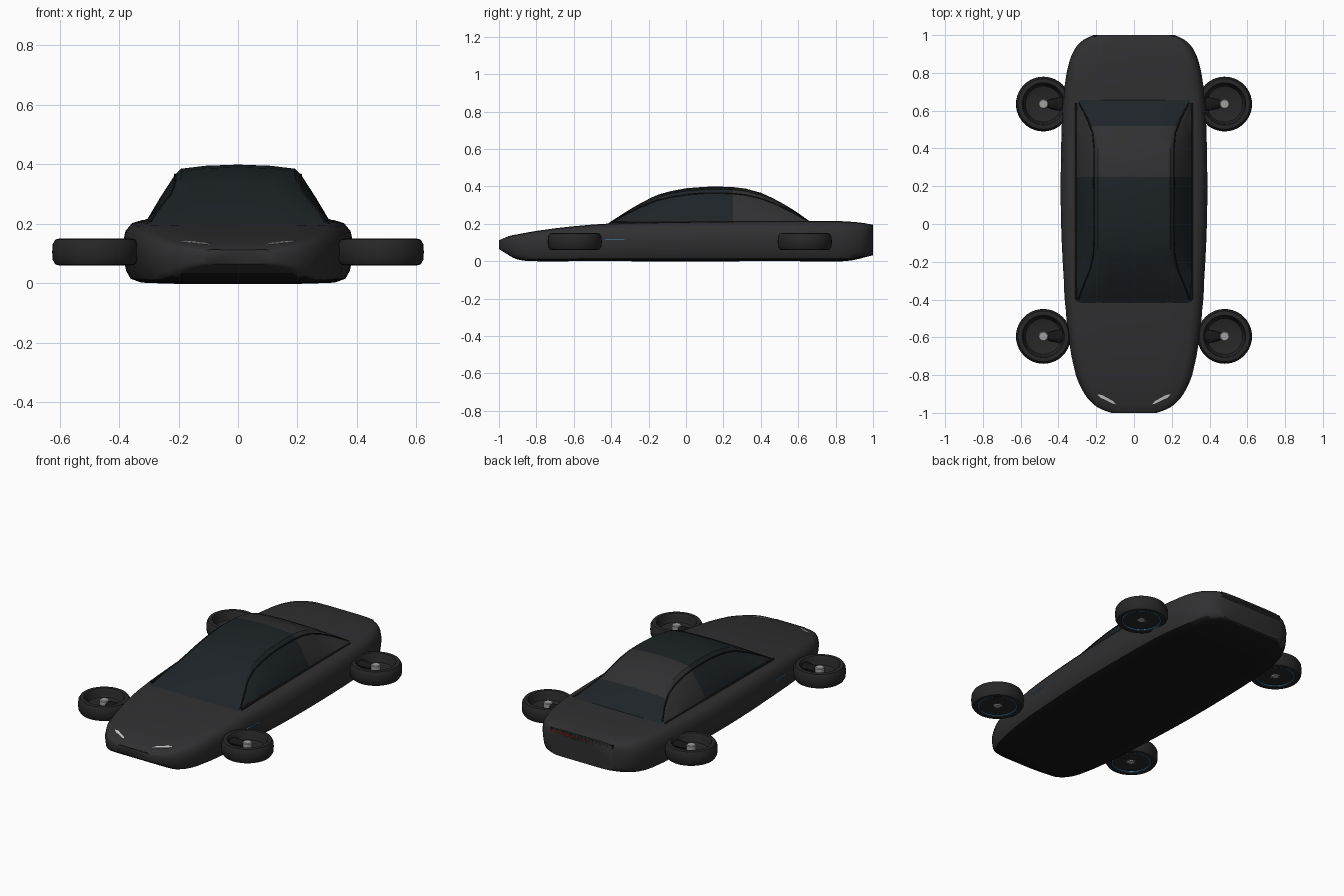
import bpy, bmesh, math
from mathutils import Vector

if "Cube" in bpy.data.objects:
    bpy.data.objects.remove(bpy.data.objects["Cube"])


def material(name, c):
    m = bpy.data.materials.new(name)
    m.diffuse_color = (*c, 1)
    m.use_nodes = True
    m.node_tree.nodes["Principled BSDF"].inputs["Base Color"].default_value = m.diffuse_color
    return m


PAINT = material("paint", (0.030, 0.029, 0.031))
GLASS = material("glass", (0.012, 0.017, 0.020))
BLACK = material("black", (0.008, 0.008, 0.008))
RUBBER = material("rubber", (0.020, 0.020, 0.020))
METAL = material("metal", (0.35, 0.35, 0.35))
WHITE = material("white", (0.9, 0.9, 0.9))
RED = material("red", (0.35, 0.0, 0.0))
BLUE = material("blue", (0.05, 0.3, 0.6))


def make(name, verts, faces, mats, pick=None, angle=30):
    me = bpy.data.meshes.new(name)
    me.from_pydata(verts, [], faces)
    for m in mats:
        me.materials.append(m)
    bm = bmesh.new()
    bm.from_mesh(me)
    bmesh.ops.remove_doubles(bm, verts=bm.verts, dist=1e-5)
    bmesh.ops.recalc_face_normals(bm, faces=bm.faces)
    if pick:
        for f in bm.faces:
            f.material_index = pick(f.calc_center_median(), f.normal)
    bm.to_mesh(me)
    bm.free()
    ob = bpy.data.objects.new(name, me)
    bpy.context.collection.objects.link(ob)
    bpy.ops.object.select_all(action='DESELECT')
    ob.select_set(True)
    bpy.context.view_layer.objects.active = ob
    bpy.ops.object.shade_smooth_by_angle(angle=math.radians(angle))
    return ob


def bridge(n, k):
    return [(i * k + j, i * k + (j + 1) % k, (i + 1) * k + (j + 1) % k, (i + 1) * k + j)
            for i in range(n - 1) for j in range(k)]


def curve(pts, y):
    """Smooth interpolation through (y, value) points."""
    n = len(pts)
    i = max(k for k in range(n - 1) if pts[k][0] <= y or k == 0)

    def slope(k):
        a, b = pts[max(k - 1, 0)], pts[min(k + 1, n - 1)]
        return (b[1] - a[1]) / (b[0] - a[0])
    (y0, v0), (y1, v1) = pts[i], pts[i + 1]
    h = y1 - y0
    t = (y - y0) / h
    return ((2*t**3 - 3*t*t + 1) * v0 + (t**3 - 2*t*t + t) * h * slope(i)
            + (3*t*t - 2*t**3) * v1 + (t**3 - t*t) * h * slope(i + 1))


def loft(name, ys, section, mats, pick=None, angle=30):
    verts, k = [], 0
    for y in ys:
        half = section(y)
        ring = half + [(-x, z) for x, z in half[-2:0:-1]]
        k = len(ring)
        verts += [(x, y, z) for x, z in ring]
    faces = bridge(len(ys), k)
    faces += [tuple(range(k)), tuple(range(len(verts) - k, len(verts)))]
    return make(name, verts, faces, mats, pick, angle)


# Lower body: long rounded hull
WIDTH = [(-1, .12), (-.98, .175), (-.95, .22), (-.9, .262), (-.8, .308), (-.6, .347), (-.4, .365),
         (0, .386), (.4, .386), (.7, .372), (.85, .345), (.93, .312), (.975, .268), (1, .215)]
TOP = [(-1, .112), (-.95, .132), (-.8, .162), (-.6, .187), (-.4, .202), (0, .211), (.4, .215),
       (.8, .215), (.93, .207), (1, .195)]
BOTTOM = [(-1, .065), (-.96, .04), (-.91, .012), (-.84, .001), (-.6, 0), (.6, 0), (.86, .001), (1, .032)]
SHAPE = [(0, 0), (.6, 0), (.84, .012), (.93, .07), (.97, .2), (.99, .4), (1, .62), (.975, .82),
         (.92, .94), (.84, .985), (.5, 1), (0, 1)]
ys = [-1, -.99, -.98, -.965, -.95, -.925, -.9, -.87, -.84, -.8]
ys += [-.7 + .1 * i for i in range(16)] + [.85, .89, .93, .955, .975, .99, 1]


def hull(y):
    w, a, b = curve(WIDTH, y), curve(BOTTOM, y), curve(TOP, y)
    return [(x * w, a + (b - a) * t) for x, t in SHAPE]


loft("body", ys, hull, [PAINT, BLACK], lambda c, n: 1 if n.z < -.7 and c.z < .03 else 0, 40)

# Cabin: windscreen, side glass, roof and rear window in one shell
ROOF = [(-.42, .2), (-.3, .277), (-.22, .322), (-.14, .359), (0, .39), (.1, .398), (.28, .394),
        (.4, .366), (.52, .307), (.6, .257), (.66, .214)]
EDGE = [(-.42, .29), (-.3, .245), (-.22, .213), (-.12, .2), (.2, .2), (.46, .203), (.55, .232), (.66, .29)]


def cabin(y):
    z, e = curve(ROOF, y), curve(EDGE, y)
    low, drop = .19, min(.02, max(.004, (z - .19) * .1))
    s = z - drop
    return [(0, low), (.31, low), (.305, min(.215, low + (s - low) * .4)),
            ((.31 + e) / 2 + .006, (low + s) / 2 + .005 if s > .25 else low + (s - low) * .7),
            (e + .012, s - drop * .7), (e - .008, s + drop * .3), (e * .55, z - drop * .2), (0, z)]


def cabin_colour(c, n):
    if abs(n.x) > .45:
        return 1 if c.y < .26 else 0
    return 1 if c.y < .25 or c.y > .52 else 0


loft("cabin", [-.42, -.38, -.34, -.3, -.26, -.22, -.18, -.14, -.08, 0, .1, .18, .25, .32, .4, .46,
               .52, .56, .6, .63, .66], cabin, [PAINT, GLASS], cabin_colour, 32)


def tube(name, pts, r, mat):
    """Thin trim rod following points."""
    cu = bpy.data.curves.new(name, 'CURVE')
    cu.dimensions = '3D'
    cu.bevel_depth, cu.bevel_resolution, cu.use_fill_caps = r, 1, True
    s = cu.splines.new('POLY')
    s.points.add(len(pts) - 1)
    for p, q in zip(s.points, pts):
        p.co = (*q, 1)
    cu.materials.append(mat)
    ob = bpy.data.objects.new(name, cu)
    bpy.context.collection.objects.link(ob)


def box(name, lo, hi, mat):
    v = [(x, y, z) for x in (lo[0], hi[0]) for y in (lo[1], hi[1]) for z in (lo[2], hi[2])]
    make(name, v, [(0, 1, 3, 2), (4, 6, 7, 5), (0, 4, 5, 1), (2, 3, 7, 6), (0, 2, 6, 4), (1, 5, 7, 3)], [mat])


# Tail: recessed black band, red light bar and small lip
box("tail_band", (-.21, .99, .155), (.21, 1.0, .19), BLACK)
box("tail_light", (-.205, .992, .164), (.205, 1.0, .176), RED)
box("nose_slot", (-.095, -.999, .108), (.095, -.96, .114), BLACK)

# Wheel section, turned about the vertical axis
TYRE = [(.112, .148), (.122, .15), (.134, .147), (.143, .132), (.145, .105), (.143, .078), (.134, .063),
        (.122, .06), (.112, .062), (.108, .07), (0, .07)]
RIM = [(0, .092), (.07, .092), (.095, .1), (.104, .12), (.106, .138), (.112, .148)]
HUB = [(0, .07), (.026, .07), (.026, .128), (.022, .132), (0, .132)]
RING = [(.103, .066), (.107, .066), (.107, .071), (.103, .071), (.103, .066)]
CAP = [(0, .064), (.018, .064), (.02, .072)]


def turn(name, profile, cx, cy, mat, n=40):
    verts = [(cx + r * math.cos(2 * math.pi * i / n), cy + r * math.sin(2 * math.pi * i / n), z)
             for r, z in profile for i in range(n)]
    make(name, verts, bridge(len(profile), n), [mat])


for s, side in ((-1, "left"), (1, "right")):
    for cy, end in ((-.595, "front"), (.635, "rear")):
        tag = f"{end}_{side}"
        cx = s * .48
        turn("wheel_" + tag, RIM + TYRE[1:], cx, cy, RUBBER)
        turn("hub_" + tag, HUB, cx, cy, METAL, 24)
        turn("hub_cap_" + tag, CAP, cx, cy, METAL, 24)
        turn("glow_ring_" + tag, RING, cx, cy, BLUE)
        # Suspension arm, wide at the body and narrow at the hub
        arm = [(s * x, cy + w * math.cos(a), .112 + .016 * math.sin(a))
               for x, w in ((.3, .036), (.4, .034), (.44, .026), (.465, .014))
               for a in [2 * math.pi * i / 16 for i in range(16)]]
        make("arm_" + tag, arm, bridge(4, 16) + [tuple(range(16)), tuple(range(48, 64))], [BLACK])

    # Headlight sliver lying on the hood
    lamp = [(.095, -.955), (.115, -.95), (.18, -.918), (.195, -.902), (.17, -.905), (.11, -.938)]
    lamp = [(s * x, y, curve(TOP, y) + dz - .03 * max(0, x - .15))
            for dz in (-.01, .002) for x, y in lamp]
    make("headlight_" + side, lamp, bridge(2, 6) + [tuple(range(6)), tuple(range(6, 12))], [WHITE])
    # Side marker, belt line and roof edge trim
    tube("side_marker_" + side, [(s * (curve(WIDTH, y) * .998), y, .117) for y in (-.43, -.38, -.33)], .0025, BLUE)
    tube("belt_trim_" + side, [(s * .307, y, .211) for y in (-.4, 0, .3, .64)], .006, BLACK)
    tube("roof_trim_" + side, [(s * cabin(y)[4][0], y, cabin(y)[4][1])
                               for y in [-.4 + .08 * i for i in range(14)]], .004, BLACK)
